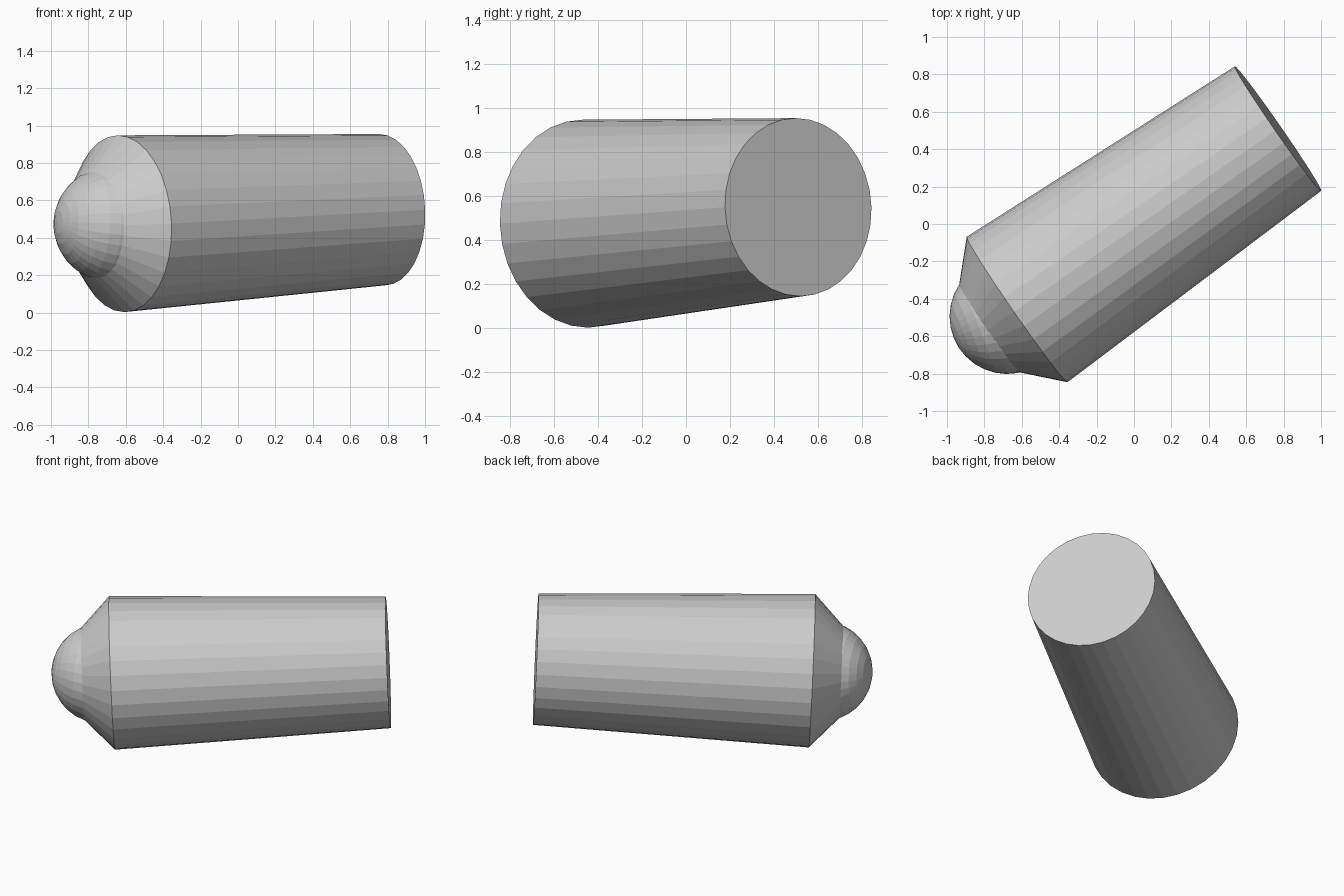
import bpy
import bmesh
from mathutils import Vector, Matrix

default_cube = bpy.data.objects.get("Cube")
if default_cube:
    bpy.data.objects.remove(default_cube, do_unlink=True)

grey = bpy.data.materials.new("plain_grey")
grey.use_nodes = True
colour = (0.6, 0.6, 0.6, 1.0)
grey.diffuse_color = colour
grey.node_tree.nodes["Principled BSDF"].inputs["Base Color"].default_value = colour

SIDES = 32
rear = Vector((0.77, 0.51, 0.55))
front = Vector((-0.625, -0.457, 0.475))
axis = (front - rear).normalized()


def frame(origin, direction):
    """Matrix that puts local z along direction, with local x near vertical."""
    z = direction.normalized()
    y = z.cross(Vector((0, 0, 1))).normalized()
    x = y.cross(z)
    rotation = Matrix((x, y, z)).transposed().to_4x4()
    return Matrix.Translation(origin) @ rotation


def finish(name, bm):
    bmesh.ops.recalc_face_normals(bm, faces=bm.faces)
    mesh = bpy.data.meshes.new(name)
    bm.to_mesh(mesh)
    bm.free()
    mesh.materials.append(grey)
    obj = bpy.data.objects.new(name, mesh)
    bpy.context.collection.objects.link(obj)
    return obj


# Tapered body, closed at the rear, with the conical shoulder in front
body_length = (front - rear).length
profile = [(0, 0.405), (body_length, 0.473), (body_length + 0.19, 0.274)]
bm = bmesh.new()
rings = []
for height, radius in profile:
    ring = bmesh.ops.create_circle(
        bm, segments=SIDES, radius=radius,
        matrix=frame(rear + axis * height, axis))["verts"]
    rings.append(ring)
for lower, upper in zip(rings, rings[1:]):
    for i in range(SIDES):
        j = (i + 1) % SIDES
        bm.faces.new((lower[i], lower[j], upper[j], upper[i]))
bm.faces.new(rings[0])
bm.faces.new(rings[-1])
finish("tapered_body", bm)

# Rounded nose, cut off where it sinks into the shoulder
bm = bmesh.new()
nose_centre = front + axis * 0.065
bmesh.ops.create_uvsphere(
    bm, u_segments=SIDES, v_segments=16, radius=0.308,
    matrix=frame(nose_centre, Vector((-0.93, -0.37, 0.04))))
bmesh.ops.bisect_plane(
    bm, geom=bm.verts[:] + bm.edges[:] + bm.faces[:],
    plane_co=front + axis * 0.15, plane_no=axis, clear_inner=True)
finish("rounded_nose", bm)
